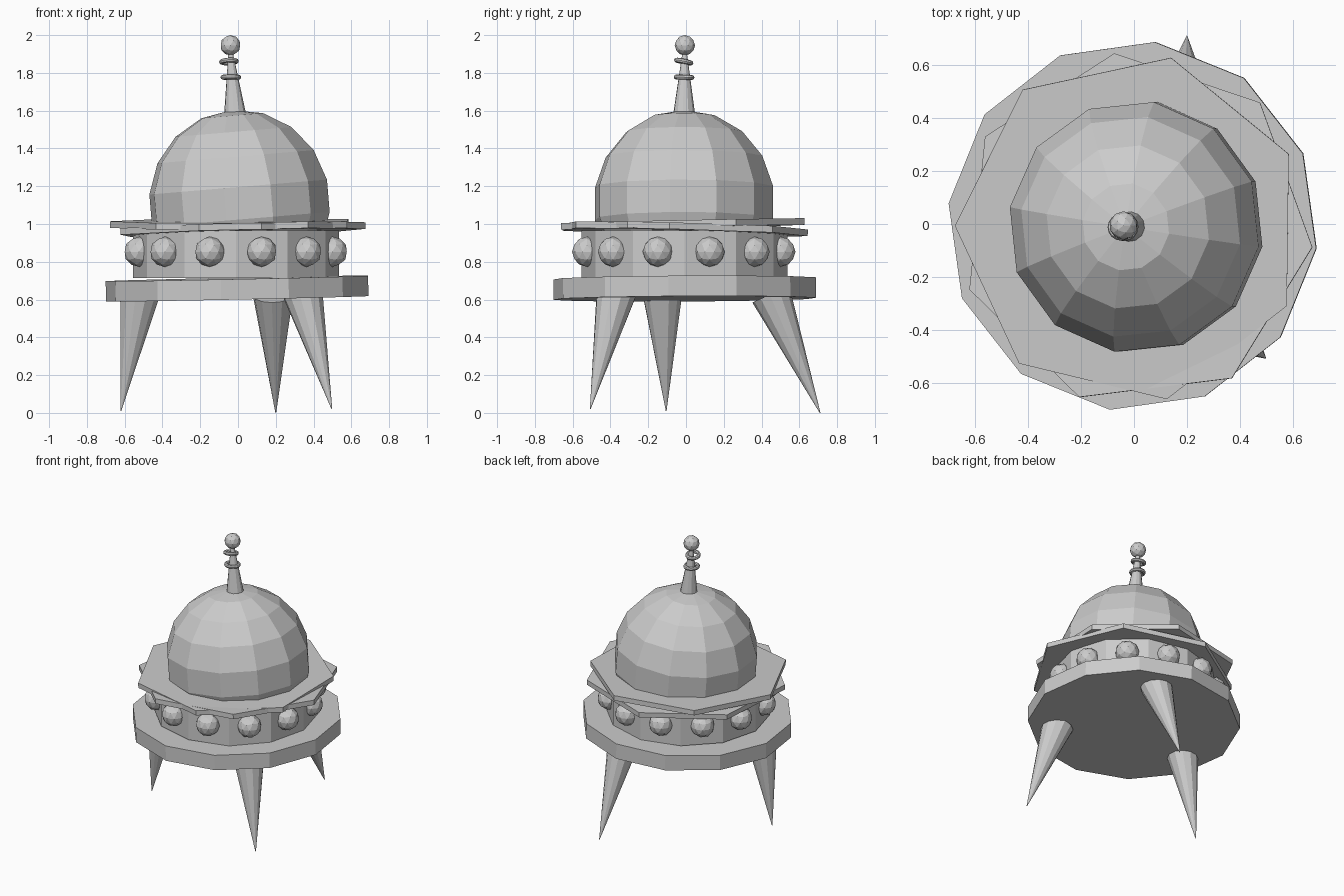
import bpy
import bmesh
import math
from mathutils import Matrix, Vector

cube = bpy.data.objects.get("Cube")
if cube:
    bpy.data.objects.remove(cube, do_unlink=True)

GREY = (0.6, 0.6, 0.6, 1.0)
grey = bpy.data.materials.new("plain grey")
grey.use_nodes = True
grey.diffuse_color = GREY
grey.node_tree.nodes["Principled BSDF"].inputs["Base Color"].default_value = GREY


def finish(name, bm, center=(0, 0, 0), slope=(0, 0)):
    """Make an object, tilted so that z rises by slope along x and y."""
    bmesh.ops.recalc_face_normals(bm, faces=bm.faces)
    mesh = bpy.data.meshes.new(name)
    bm.to_mesh(mesh)
    bm.free()
    mesh.materials.append(grey)
    obj = bpy.data.objects.new(name, mesh)
    obj.location = center
    obj.rotation_euler = (math.atan(slope[1]), -math.atan(slope[0]), 0)
    bpy.context.collection.objects.link(obj)
    return obj


def lathe(name, profile, sides, center, turn=0, slope=(0, 0)):
    """Flat-faced solid from (radius, height) rings; turn is the angle of a corner."""
    bm = bmesh.new()
    rings = []
    for r, z in profile:
        angles = [math.radians(turn) + math.tau * i / sides for i in range(sides)]
        rings.append([bm.verts.new((r * math.cos(a), r * math.sin(a), z)) for a in angles])
    for low, high in zip(rings, rings[1:]):
        for i in range(sides):
            j = (i + 1) % sides
            bm.faces.new((low[i], low[j], high[j], high[i]))
    bm.faces.new(rings[0])
    bm.faces.new(rings[-1])
    bmesh.ops.remove_doubles(bm, verts=bm.verts, dist=0.0005)
    return finish(name, bm, center, slope)


def disc(name, radius, thick, sides, center, turn=0, slope=(0, 0)):
    h = thick / 2
    return lathe(name, [(radius, -h), (radius, h)], sides, center, turn, slope)


def cone(name, start, end, r1, r2, sides=12):
    start, end = Vector(start), Vector(end)
    axis = end - start
    bm = bmesh.new()
    place = Matrix.Translation((start + end) / 2) @ axis.to_track_quat("Z", "Y").to_matrix().to_4x4()
    bmesh.ops.create_cone(bm, cap_ends=True, segments=sides, radius1=r1, radius2=r2,
                          depth=axis.length, matrix=place)
    return finish(name, bm)


def ball(name, radius, center):
    bm = bmesh.new()
    bmesh.ops.create_icosphere(bm, subdivisions=2, radius=radius)
    return finish(name, bm, center)


def hoop(name, major, minor, center, slope):
    bm = bmesh.new()
    place = Matrix.Translation((major, 0, 0)) @ Matrix.Rotation(math.pi / 2, 4, "X")
    bmesh.ops.create_circle(bm, segments=8, radius=minor, matrix=place)
    bmesh.ops.spin(bm, geom=bm.edges[:], cent=(0, 0, 0), axis=(0, 0, 1),
                   angle=math.tau, steps=16, use_merge=True)
    bmesh.ops.remove_doubles(bm, verts=bm.verts, dist=0.0005)
    return finish(name, bm, center, slope)


# Hull: wide base, drum and two crossed seven-sided plates
disc("base_disc", 0.70, 0.108, 12, (-0.005, -0.007, 0.658), 83, (0.021, 0.006))
disc("drum", 0.545, 0.25, 12, (-0.01, -0.008, 0.84))
disc("upper_rim_plate", 0.662, 0.035, 7, (-0.015, -0.015, 1.0), 25, (0.005, 0.02))
disc("lower_rim_plate", 0.67, 0.035, 7, (0.008, -0.02, 0.972), -5.8, (0.027, -0.025))

# Ring of ball lamps, one on each drum face
for i in range(12):
    a = math.radians(15 + 30 * i)
    ball(f"lamp_{i + 1}", 0.08, (-0.012 + 0.53 * math.cos(a), -0.012 + 0.53 * math.sin(a), 0.853))

# Dome: faceted sphere sunk into the hull
R = 0.485
dome = [(R * math.sin(math.radians(a)), R * 1.02 * math.cos(math.radians(a))) for a in range(120, -1, -20)]
lathe("dome", dome, 12, (0.008, -0.011, 1.11), 81, (0.084, 0))

# Antenna
cone("antenna_mast", (-0.015, -0.01, 1.57), (-0.04, -0.007, 1.92), 0.06, 0.01)
hoop("antenna_lower_ring", 0.042, 0.013, (-0.038, -0.01, 1.777), (0, -0.03))
hoop("antenna_upper_ring", 0.039, 0.013, (-0.048, -0.012, 1.86), (0.05, -0.2))
ball("antenna_ball", 0.054, (-0.04, -0.006, 1.946))

# Three spike legs, points down
legs = {
    "right_leg": ((-0.52, -0.125, 0.63), (-0.62, -0.105, 0.01)),
    "back_leg": ((0.185, 0.45, 0.625), (0.2, 0.71, 0)),
    "front_left_leg": ((0.345, -0.37, 0.63), (0.497, -0.507, 0.02)),
}
for name, (top, tip) in legs.items():
    cone(name, top, tip, 0.107, 0.002)
